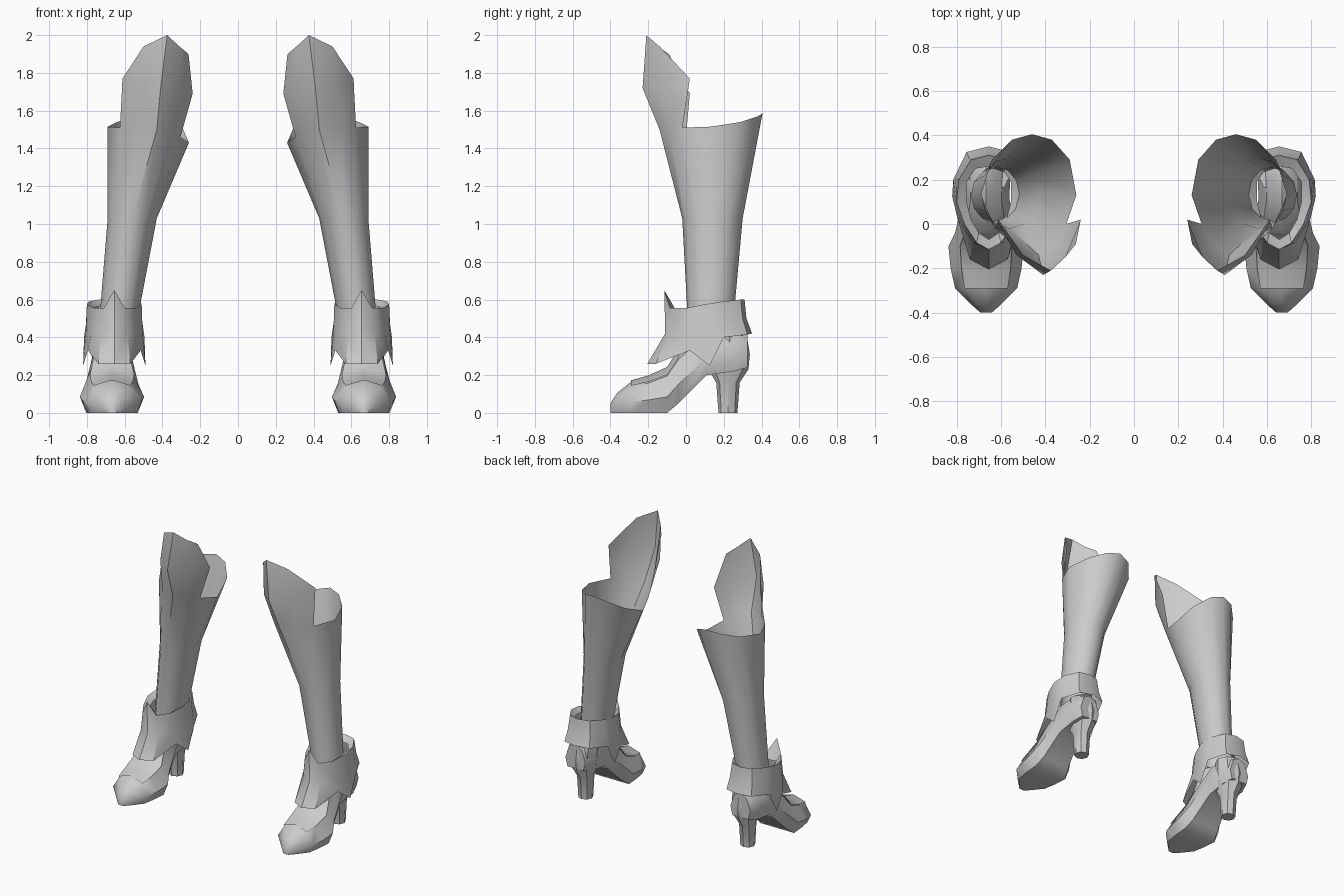
import bpy, bmesh, math

if "Cube" in bpy.data.objects:
    bpy.data.objects.remove(bpy.data.objects["Cube"])

grey = bpy.data.materials.new("light_grey")
grey.diffuse_color = (0.6, 0.6, 0.6, 1)
grey.use_nodes = True
grey.node_tree.nodes["Principled BSDF"].inputs["Base Color"].default_value = grey.diffuse_color


def finish(name, bm):
    """Turn a bmesh into a smooth object mirrored to the other leg."""
    bmesh.ops.recalc_face_normals(bm, faces=bm.faces)
    me = bpy.data.meshes.new(name)
    bm.to_mesh(me)
    bm.free()
    me.materials.append(grey)
    ob = bpy.data.objects.new(name, me)
    bpy.context.collection.objects.link(ob)
    bpy.ops.object.select_all(action='DESELECT')
    ob.select_set(True)
    bpy.context.view_layer.objects.active = ob
    bpy.ops.object.shade_smooth_by_angle(angle=math.radians(40))
    ob.modifiers.new("mirror", 'MIRROR').use_mirror_merge = False
    return ob


def bridge(bm, a, b, closed=True):
    n = len(a)
    for i in range(n if closed else n - 1):
        j = (i + 1) % n
        bm.faces.new((a[i], a[j], b[j], b[i]))


def loft(bm, rows, closed=True, caps=()):
    rings = [[bm.verts.new(p) for p in r] for r in rows]
    for a, b in zip(rings, rings[1:]):
        bridge(bm, a, b, closed)
    for c in caps:
        bm.faces.new(rings[c])
    return rings


def ring(cx, cy, rx, ry, z, n=12):
    """Horizontal ellipse starting at the front and going outward."""
    return [(cx + rx * math.sin(k * math.tau / n),
             cy - ry * math.cos(k * math.tau / n), z) for k in range(n)]


def both(cx, half):
    """Full ring from a front-to-back half outline of (dx, y, z)."""
    return ([(cx + d, y, z) for d, y, z in half]
            + [(cx - d, y, z) for d, y, z in half[-2:0:-1]])


# Leg shaft with a slanted rim, rising at the front into a knee plate
rim = [(.43, -.14, 1.5), (.55, -.09, 1.5), (.625, -.02, 1.51), (.69, .13, 1.515),
       (.64, .29, 1.54), (.55, .38, 1.57), (.46, .405, 1.585), (.37, .38, 1.56),
       (.29, .29, 1.5), (.26, .13, 1.43), (.305, 0, 1.46), (.35, -.09, 1.5)]
knee = [[(.24, .02, 1.69), (.30, -.13, 1.70), (.41, -.23, 1.72),
         (.53, -.14, 1.73), (.615, .01, 1.70)],
        [(.262, -.09, 1.90), (.31, -.15, 1.94), (.375, -.21, 2.0),
         (.50, -.14, 1.94), (.612, .02, 1.77)]]
bm = bmesh.new()
rings = loft(bm, [ring(.635, .13, .1, .12, .48), ring(.56, .14, .13, .16, 1.03), rim])
row = [rings[-1][k] for k in (10, 11, 0, 1, 2)]
for pts in knee:
    nxt = [bm.verts.new(p) for p in pts]
    bridge(bm, row, nxt, closed=False)
    row = nxt
finish("shaft_and_knee_plate", bm)

# Ankle cuff: pointed front, side points, forward tongue, turned-out back
cuff = [
    [(0, -.07, .50), (.045, -.04, .52), (.08, .02, .53), (.10, .1, .55),
     (.10, .19, .56), (.06, .25, .57), (0, .26, .57)],
    [(0, -.115, .65), (.055, -.085, .555), (.11, 0, .555), (.145, .1, .575),
     (.135, .2, .59), (.08, .29, .60), (0, .31, .60)],
    [(0, -.11, .42), (.07, -.085, .42), (.125, 0, .42), (.15, .11, .43),
     (.15, .2, .47), (.09, .3, .5), (0, .32, .5)],
    [(0, -.205, .26), (.085, -.16, .26), (.12, -.07, .275), (.14, .02, .33),
     (.165, .125, .25), (.16, .2, .40), (0, .35, .42)]]
cuff[3].insert(6, (.1, .325, .415))
cuff[3] = cuff[3][:2] + cuff[3][3:]
bm = bmesh.new()
loft(bm, [both(.655, r) for r in cuff])
finish("ankle_cuff", bm)

# Shoe: cross sections from toe to heel
outline = [(0, 0), (.8, 0), (1, .36), (.66, .83), (0, 1), (-.66, .83), (-1, .36), (-.8, 0)]


def section(y, z0, z1, w, pts=outline, grow=0, lean=0):
    return [(.667 + u * (w + grow), y + lean * v, z0 + v * (z1 - z0) + grow * v)
            for u, v in pts]


body = [(-.40, 0, .05, .025), (-.365, 0, .105, .065), (-.29, 0, .165, .14),
        (-.20, 0, .19, .16), (-.10, 0, .235, .17), (-.04, .05, .33, .14),
        (.11, .20, .46, .105), (.25, .22, .47, .11), (.325, .24, .42, .08)]
bm = bmesh.new()
loft(bm, [section(*s) for s in body], caps=(0, -1))
finish("shoe", bm)

# Instep overlay lying on the shoe
bm = bmesh.new()
loft(bm, [section(*s, pts=outline[3:6], grow=.008) for s in body[2:6]], closed=False)
finish("instep_overlay", bm)

# Heel: slim post widening into the heel counter
bm = bmesh.new()
loft(bm, [ring(.655, cy, rx, ry, z, 8) for cy, rx, ry, z in
          [(.222, .05, .05, 0), (.222, .056, .062, .16), (.225, .085, .105, .23),
           (.235, .1, .103, .31), (.23, .1, .09, .42)]], caps=(0, -1))
finish("heel", bm)
